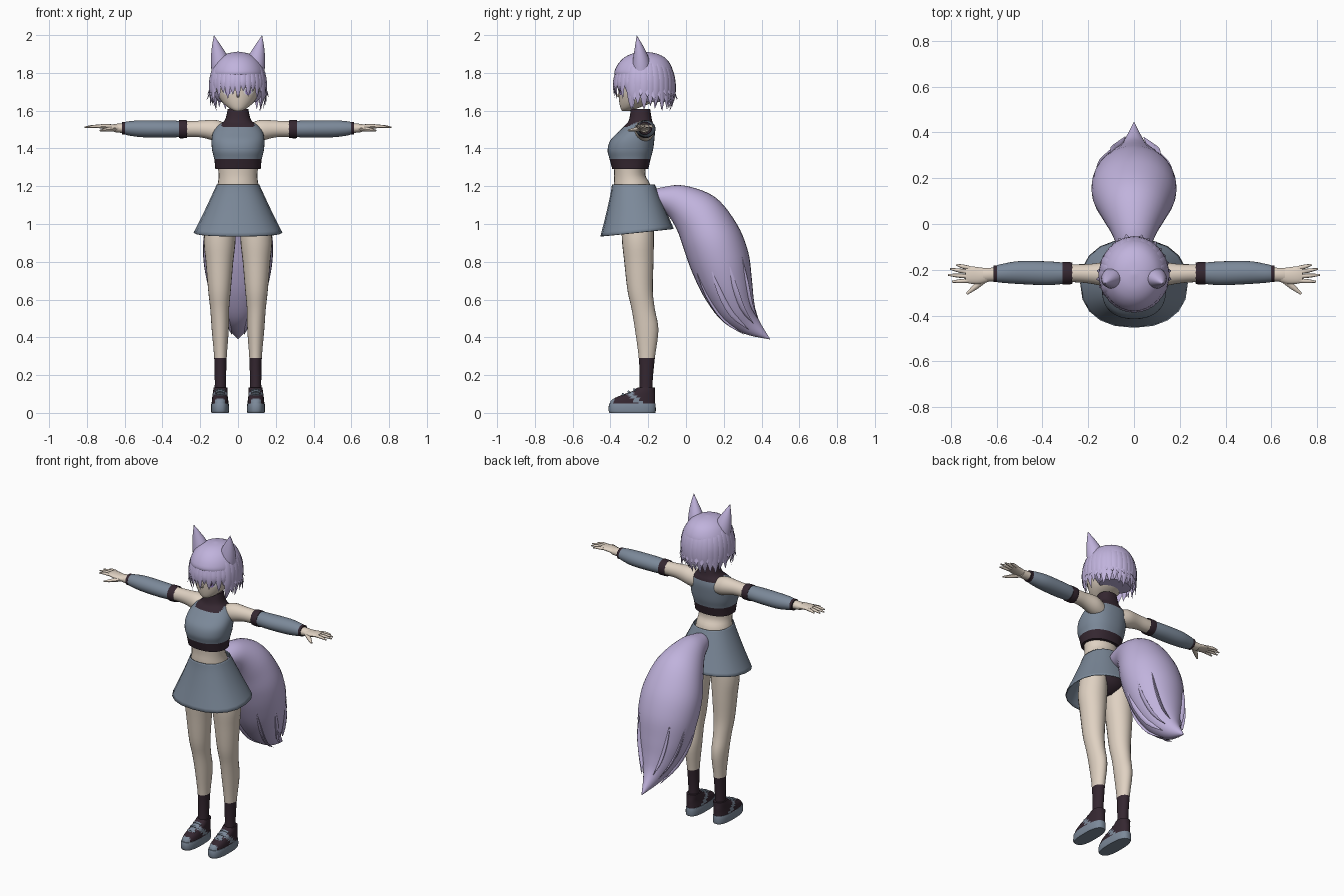
import bpy, bmesh, math, random
from mathutils import Vector

random.seed(4)
if "Cube" in bpy.data.objects:
    bpy.data.objects.remove(bpy.data.objects["Cube"])


def material(name, r, g, b):
    m = bpy.data.materials.new(name)
    m.use_nodes = True
    m.diffuse_color = (r, g, b, 1)
    node = next(n for n in m.node_tree.nodes if n.type == 'BSDF_PRINCIPLED')
    node.inputs["Base Color"].default_value = (r, g, b, 1)
    return m


SKIN = material("skin", .74, .64, .54)
HAIR = material("lavender hair", .53, .45, .72)
GREY = material("blue grey cloth", .2, .25, .32)
DARK = material("dark plum cloth", .035, .02, .03)
WHITE = material("eye white", .8, .78, .82)
VIOLET = material("violet iris", .3, .2, .55)


def spline(rings, steps):
    """Smooth the ring values with a Catmull-Rom curve."""
    out = []
    for i in range(len(rings) - 1):
        quad = [rings[max(i - 1, 0)], rings[i], rings[i + 1], rings[min(i + 2, len(rings) - 1)]]
        for k in range(steps):
            t = k / steps
            out.append([b + t * (c - a) / 2 + t * t * (a - 2.5 * b + 2 * c - d / 2)
                        + t ** 3 * (1.5 * (b - c) + (d - a) / 2) for a, b, c, d in zip(*quad)])
    return out + [rings[-1]]


def loft(name, rings, mats, sides=24, steps=4, rule=None, mirror=False, cap=True, power=2, zigzag=0):
    """Skin a surface over rings of centre, side vector and depth vector."""
    bm = bmesh.new()
    rows = []
    for n, r in enumerate(spline([[*c, *u, *v] for c, u, v in rings], steps)):
        c, u, v = Vector(r[:3]), Vector(r[3:6]), Vector(r[6:])
        row = []
        for k in range(sides):
            a = math.tau * k / sides
            ca, sa = (math.copysign(abs(f) ** (2 / power), f) for f in (math.cos(a), math.sin(a)))
            p = c + u * ca + v * sa
            if n == 0 and k % 2:
                p.x += zigzag
            row.append(bm.verts.new(p))
        rows.append(row)
    for a, b in zip(rows, rows[1:]):
        for k in range(sides):
            j = (k + 1) % sides
            bm.faces.new((a[k], a[j], b[j], b[k]))
    if cap:
        bm.faces.new(rows[0])
        bm.faces.new(rows[-1])
    bmesh.ops.recalc_face_normals(bm, faces=bm.faces)
    for f in bm.faces:
        f.smooth = True
        f.material_index = rule(f.calc_center_median()) if rule else 0
    me = bpy.data.meshes.new(name)
    bm.to_mesh(me)
    bm.free()
    me.set_sharp_from_angle(angle=math.radians(50))
    for m in mats:
        me.materials.append(m)
    ob = bpy.data.objects.new(name, me)
    bpy.context.collection.objects.link(ob)
    if mirror:
        ob.modifiers.new("mirror", 'MIRROR')
    return ob


def level(z, rx, front, back, x=0, tilt=0):
    return (x, (front + back) / 2, z), (rx, 0, 0), (0, (back - front) / 2, tilt)


def across(x, y, z, ry, rz):
    return (x, y, z), (0, ry, 0), (0, 0, rz)


def strand(name, points, side, widths, thick, mat, sides=6, steps=3, mirror=False):
    """Tapered lock along points; side is the direction of its width."""
    pts = [Vector(p) for p in points]
    rings = []
    for i, p in enumerate(pts):
        tan = (pts[min(i + 1, len(pts) - 1)] - pts[max(i - 1, 0)]).normalized()
        u = (Vector(side) - tan * tan.dot(Vector(side))).normalized()
        rings.append((p, u * widths[i], tan.cross(u) * widths[i] * thick))
    return loft(name, rings, [mat], sides, steps, mirror=mirror)


# Waist, pelvis and skirt
loft("waist", [level(1.14, .12, -.38, -.18), level(1.21, .108, -.382, -.19),
               level(1.26, .103, -.38, -.215), level(1.33, .11, -.385, -.21)], [SKIN])
loft("underwear", [level(1.2, .1, -.36, -.19), level(1.08, .14, -.35, -.16),
                   level(1.0, .11, -.33, -.17), level(.955, .04, -.28, -.22)], [DARK])
skirt = loft("skirt", [level(1.21, .112, -.392, -.165), level(1.16, .135, -.4, -.145, 0, .003),
                       level(1.06, .182, -.424, -.105, 0, .01), level(.955, .235, -.453, -.065, 0, .02)],
             [GREY], sides=20, cap=False, power=2.3)
skirt.modifiers.new("cloth thickness", 'SOLIDIFY').thickness = .005


# Cropped top with high collar, bare shoulders and dark hem
def top_colour(c):
    if c.z < 1.345 or (c.z > 1.515 and abs(c.x) < .085):
        return 1
    return 2 if c.z > 1.45 and abs(c.x) > .185 - (c.z - 1.45) - max(0, c.y + .27) * .3 else 0


loft("cropped_top", [level(1.29, .12, -.39, -.2), level(1.345, .126, -.405, -.187),
                     level(1.39, .137, -.415, -.175), level(1.44, .14, -.402, -.168),
                     level(1.485, .132, -.36, -.165), level(1.52, .108, -.325, -.17),
                     level(1.55, .07, -.302, -.18), level(1.61, .054, -.292, -.19)],
     [GREY, DARK, SKIN], sides=40, steps=5, rule=top_colour, power=2.3)

# Arms, sleeves and cuffs
loft("arms", [across(.06, -.225, 1.48, .045, .05), across(.12, -.22, 1.495, .053, .056),
              across(.2, -.217, 1.503, .042, .044), across(.3, -.215, 1.503, .038, .04),
              across(.6, -.22, 1.507, .03, .026), across(.66, -.222, 1.508, .03, .02)], [SKIN], mirror=True)
loft("sleeves", [across(.305, -.215, 1.503, .046, .043), across(.38, -.215, 1.503, .052, .045),
                 across(.5, -.212, 1.504, .05, .045), across(.57, -.215, 1.506, .042, .039),
                 across(.602, -.217, 1.507, .036, .032)], [GREY], mirror=True)
loft("upper_cuffs", [across(.268, -.215, 1.502, .046, .047), across(.285, -.215, 1.502, .049, .048),
                     across(.313, -.215, 1.502, .049, .048)], [DARK], mirror=True, zigzag=.014)
loft("wrist_cuffs", [across(.597, -.217, 1.507, .037, .034), across(.613, -.217, 1.507, .036, .033)],
     [DARK], mirror=True)

# Hands
loft("palms", [across(.63, -.222, 1.508, .028, .018), across(.67, -.226, 1.512, .036, .016),
               across(.71, -.223, 1.516, .038, .013), across(.735, -.221, 1.517, .034, .01)],
     [SKIN], sides=16, mirror=True)
for label, y, tip_x, tip_y in (("little", -.193, .775, -.178), ("ring", -.211, .803, -.196),
                               ("middle", -.229, .812, -.222), ("index", -.247, .795, -.252)):
    mid = ((.72 + tip_x) / 2, (y + tip_y) / 2, 1.517)
    strand(label + "_fingers", [(.715, y, 1.516), mid, (tip_x, tip_y, 1.512)], (0, 1, 0),
           (.0095, .009, .004), .9, SKIN, 8, mirror=True)
strand("thumbs", [(.65, -.238, 1.506), (.69, -.272, 1.5), (.73, -.305, 1.495)], (0, 1, 0),
       (.016, .013, .005), .85, SKIN, 8, mirror=True)

# Legs with socks
loft("legs", [level(1.1, .07, -.34, -.17, .085), level(.93, .084, -.34, -.17, .096),
              level(.8, .073, -.327, -.172, .098), level(.65, .06, -.31, -.176, .098),
              level(.55, .05, -.288, -.165, .097), level(.44, .045, -.27, -.146, .094),
              level(.29, .033, -.25, -.165, .093), level(.16, .03, -.245, -.177, .093),
              level(.08, .032, -.25, -.175, .093)], [SKIN, DARK],
     rule=lambda c: int(c.z < .29), mirror=True)


# Shoes
def shoe_colour(c):
    stripe = abs(c.y + .2 + c.z * .9) < .018 or (abs(c.y + .305) < .035 and abs(c.x - .095) < .02)
    return int(stripe or (c.y < -.38 and c.z < .075))


loft("soles", [level(0, .045, -.404, -.163, .095), level(.012, .048, -.41, -.16, .095),
               level(.045, .047, -.408, -.161, .095), level(.05, .044, -.404, -.164, .095)],
     [GREY], sides=32, steps=2, mirror=True, power=2.6)
loft("shoe_uppers", [level(.045, .045, -.404, -.163, .095), level(.07, .043, -.392, -.163, .095),
                     level(.093, .04, -.345, -.163, .095), level(.115, .038, -.285, -.165, .094),
                     level(.135, .036, -.255, -.165, .093)],
     [DARK, GREY], sides=32, rule=shoe_colour, mirror=True, power=2.4)
for y, z in ((-.33, .1), (-.3, .113), (-.27, .126)):
    strand("laces", [(.068, y, z - .008), (.095, y - .004, z), (.122, y, z - .008)], (0, 1, 0),
           (.006, .007, .006), .7, GREY, mirror=True)

# Head and face
head = loft("head", [level(1.598, .018, -.338, -.3), level(1.615, .05, -.347, -.25),
                     level(1.65, .088, -.354, -.17), level(1.7, .112, -.358, -.13),
                     level(1.78, .12, -.362, -.1), level(1.85, .1, -.33, -.12),
                     level(1.89, .04, -.26, -.18)], [SKIN], sides=32)
strand("nose", [(0, -.348, 1.7), (0, -.36, 1.68), (0, -.35, 1.67)], (1, 0, 0), (.003, .008, .005), .9, SKIN)


def face_plate(name, x, z, rx, rz, mat, lift):
    rings = [((x, -.42, z), (rx * s, 0, 0), (0, 0, rz * s)) for s in (1, .6, .3, .01)]
    ob = loft(name, rings, [mat], 20, 1, mirror=True, cap=False)
    w = ob.modifiers.new("lay on face", 'SHRINKWRAP')
    w.target, w.wrap_method, w.offset = head, 'PROJECT', lift
    w.use_project_y, w.wrap_mode = True, 'ABOVE_SURFACE'


face_plate("eye_whites", .054, 1.703, .026, .021, WHITE, .002)
face_plate("irises", .052, 1.703, .015, .02, VIOLET, .004)
face_plate("pupils", .052, 1.703, .006, .009, DARK, .005)
face_plate("eyelashes", .055, 1.725, .028, .004, DARK, .005)

# Hair mass
loft("hair_cap", [level(1.645, .1, -.24, -.1), level(1.68, .125, -.265, -.078),
                  level(1.74, .14, -.3, -.066), level(1.785, .143, -.375, -.066),
                  level(1.83, .133, -.37, -.075), level(1.875, .103, -.335, -.105),
                  level(1.902, .058, -.285, -.155), level(1.912, .005, -.225, -.215)], [HAIR], sides=32)


# Hair locks around the head
def lock(name, deg, z_end, width, flare):
    a = math.radians(deg)
    d = Vector((math.sin(a) * .144, -math.cos(a) * .157, 0))
    mid = Vector((0, -.222, 0))
    drop = 1.77 - z_end
    path = [mid + d * f + Vector((0, 0, z)) for f, z in
            ((.45, 1.89), (.82, 1.845), (1, 1.77), (1.02, 1.77 - drop * .55), (flare, z_end))]
    strand(name, path, (math.cos(a), math.sin(a), 0),
           (width * .4, width * .9, width, width * .75, .001), .3, HAIR)


for i in range(11):
    deg = -55 + i * 11
    lock("fringe_lock", deg, 1.695 - .025 * (i % 2) + random.uniform(-.01, .01), .019, .99)
for deg in range(66, 300, 12):
    lock("long_lock", deg, 1.612 + random.uniform(-.015, .025), .027, random.uniform(.85, 1.05))
    lock("short_lock", deg + 6, 1.665 + random.uniform(-.02, .02), .022, random.uniform(1.05, 1.16))
for deg in (-62, 62):
    lock("cheek_lock", deg, 1.6, .02, .9)

# Ears
loft("ears", [((.092, -.235, 1.825), (.046, 0, -.04), (0, .05, 0)),
              ((.102, -.238, 1.875), (.041, 0, -.025), (0, .042, 0)),
              ((.115, -.247, 1.935), (.025, 0, -.01), (0, .024, 0)),
              ((.127, -.26, 1.997), (.001, 0, 0), (0, .001, 0))], [HAIR], sides=20, mirror=True)

# Tail
spine = [(-.18, 1.135, .04, .04), (-.14, 1.138, .06, .055), (-.05, 1.12, .092, .092),
         (.055, 1.05, .145, .135), (.13, .93, .182, .156), (.18, .8, .182, .158),
         (.222, .66, .155, .135), (.275, .54, .108, .1), (.345, .46, .052, .055), (.445, .39, .001, .001)]
rings = []
for i, (y, z, rx, r) in enumerate(spine):
    a, b = spine[max(i - 1, 0)], spine[min(i + 1, len(spine) - 1)]
    n = Vector((0, a[1] - b[1], b[0] - a[0])).normalized()
    rings.append(((0, y, z), (rx, 0, 0), n * r))
loft("tail", rings, [HAIR], sides=32, steps=5)

# Loose tufts lying on the lower tail
for deg in (-60, -20, 15, 50, 125, 160, 200, 240):
    a = math.radians(deg)
    path = []
    for k, grow in ((5, .97), (6, 1.0), (7, 1.04), (8, 1.25)):
        c, u, v = (Vector(q) for q in rings[k])
        path.append(c + (u * math.cos(a) + v * math.sin(a)) * grow)
    strand("tail_tuft", path, (math.sin(a), math.cos(a), 0), (.004, .016, .015, .001), .5, HAIR)
